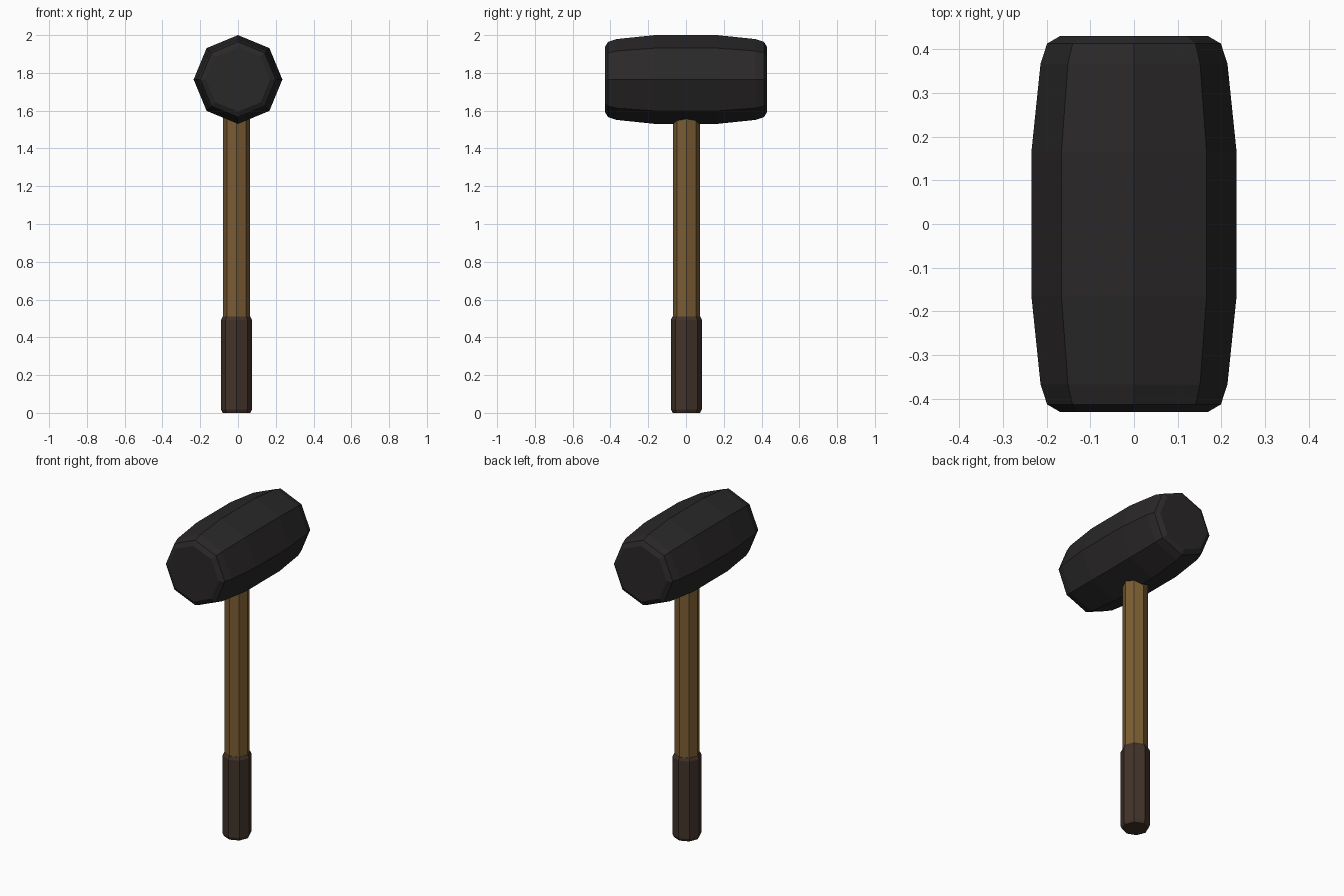
import bpy, bmesh
from math import cos, sin, tau
from mathutils import Vector

if "Cube" in bpy.data.objects:
    bpy.data.objects.remove(bpy.data.objects["Cube"])

SIDES = 8


def material(name, color):
    m = bpy.data.materials.new(name)
    m.diffuse_color = (*color, 1)
    m.use_nodes = True
    m.node_tree.nodes["Principled BSDF"].inputs["Base Color"].default_value = m.diffuse_color
    return m


def lathe(name, profile, centre, axis, mat):
    """Capped octagonal solid from (radius, position) pairs along axis 'Y' or 'Z'."""
    bm = bmesh.new()
    rings = []
    for r, t in profile:
        ring = []
        for i in range(SIDES):
            a, b = r * cos(tau * i / SIDES), r * sin(tau * i / SIDES)
            ring.append(bm.verts.new((a, b, t) if axis == 'Z' else (a, t, b)))
        rings.append(ring)
    for lo, hi in zip(rings, rings[1:]):
        for i in range(SIDES):
            j = (i + 1) % SIDES
            bm.faces.new((lo[i], lo[j], hi[j], hi[i]))
    bm.faces.new(rings[0])
    bm.faces.new(rings[-1])
    bmesh.ops.recalc_face_normals(bm, faces=bm.faces)
    mesh = bpy.data.meshes.new(name)
    bm.to_mesh(mesh)
    bm.free()
    mesh.materials.append(mat)
    ob = bpy.data.objects.new(name, mesh)
    ob.location = Vector(centre)
    bpy.context.collection.objects.link(ob)
    return ob


rubber = material("black_rubber", (0.023, 0.021, 0.022))
wood = material("wood", (0.20, 0.11, 0.033))
leather = material("dark_grip", (0.055, 0.033, 0.023))

# Barrel-shaped mallet head, lying along y, symmetric end to end
half = [(0.235, 0.164), (0.214, 0.367), (0.199, 0.413), (0.170, 0.430)]
head_profile = [(r, -y) for r, y in reversed(half)] + half
lathe("mallet_head", head_profile, (0, 0, 1.765), 'Y', rubber)

# Straight handle running up into the head
shaft_xy = (-0.008, 0.002)
lathe("handle", [(0.071, 0.48), (0.071, 1.70)], (*shaft_xy, 0), 'Z', wood)

# Grip sleeve with bevelled ends
grip_profile = [(0.073, 0), (0.082, 0.018), (0.082, 0.492), (0.073, 0.51)]
lathe("grip", grip_profile, (*shaft_xy, 0), 'Z', leather)
